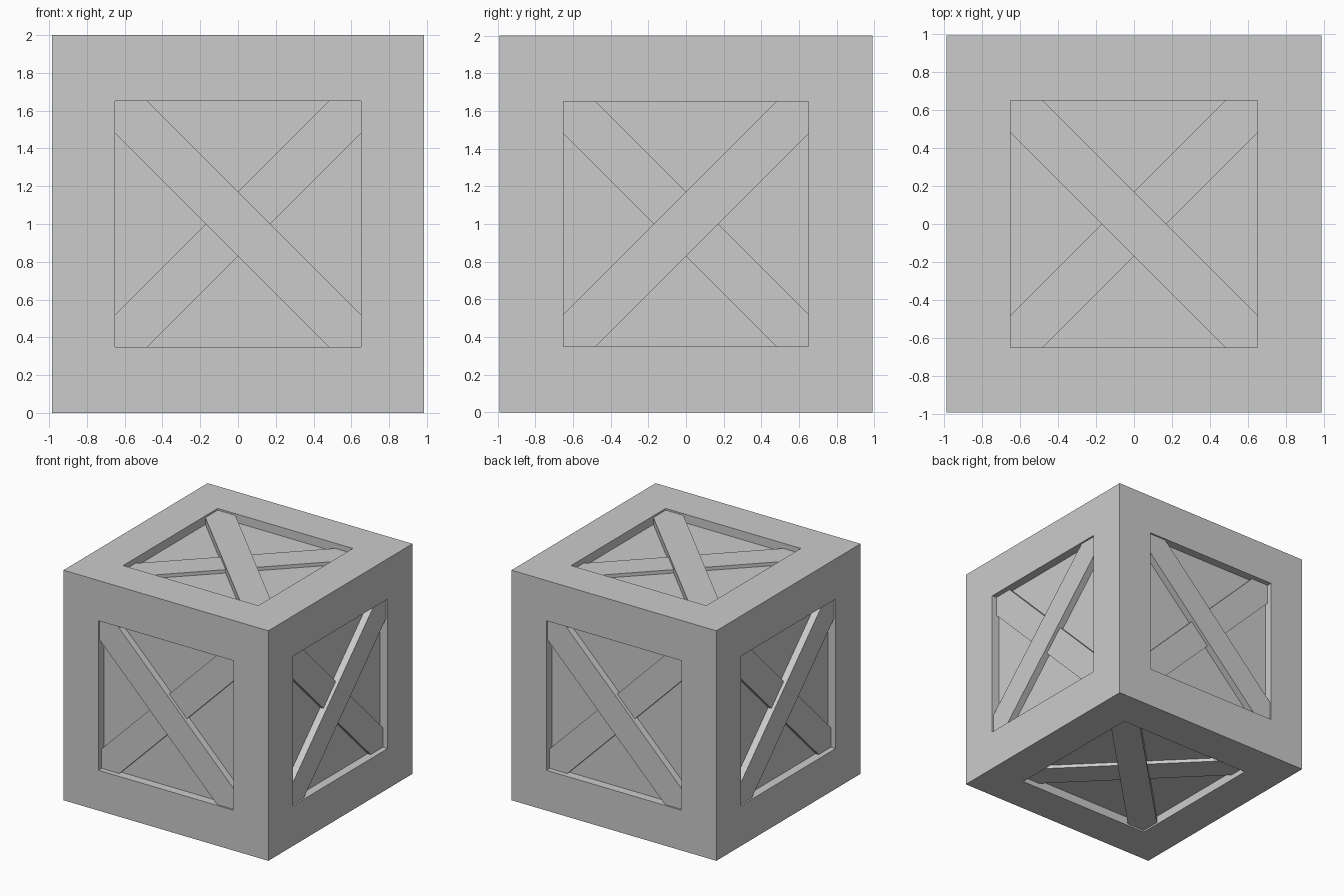
import bpy, bmesh
from mathutils import Vector

if "Cube" in bpy.data.objects:
    bpy.data.objects.remove(bpy.data.objects["Cube"])

SIZE = Vector((0.985, 0.99, 1.0))    # half extents
CENTRE = Vector((0, 0, 1))
OPEN = 0.65                          # half width of each opening
W = 0.17                             # brace half width measured along the opening edge
PANEL, UPPER, LOWER = 0.075, 0.015, 0.045   # depths below the frame surface


def make_object(name, bm):
    bmesh.ops.recalc_face_normals(bm, faces=bm.faces[:])
    mesh = bpy.data.meshes.new(name)
    bm.to_mesh(mesh)
    bm.free()
    ob = bpy.data.objects.new(name, mesh)
    bpy.context.collection.objects.link(ob)
    return ob


# Crate body: box with a square recess in every side
bm = bmesh.new()
bmesh.ops.create_cube(bm, size=2)
for v in bm.verts:
    v.co = Vector(c * s for c, s in zip(v.co, SIZE)) + CENTRE
bm.normal_update()
sides = bm.faces[:]
bmesh.ops.inset_individual(bm, faces=sides, thickness=0.99 - OPEN, use_even_offset=True)
# square up each inset to the exact opening size
for f in sides:
    n = f.normal.copy()
    for v in f.verts:
        p = v.co - CENTRE
        v.co = CENTRE + Vector(p[i] if abs(n[i]) > 0.5 else (OPEN if p[i] > 0 else -OPEN)
                               for i in range(3))
for f in bmesh.ops.extrude_discrete_faces(bm, faces=sides)["faces"]:
    f.normal_update()
    n = f.normal.copy()
    bmesh.ops.translate(bm, verts=f.verts[:], vec=-n * PANEL)
make_object("crate_body", bm)


def brace(name, u, v, n, slope, depth):
    """Diagonal plank clipped to the opening, from the panel up to the given depth."""
    a = OPEN
    outline = [(-a, -a), (-a + W, -a), (a, a - W), (a, a), (a - W, a), (-a, -a + W)]
    face_centre = CENTRE + n * abs(n.dot(SIZE))
    bm = bmesh.new()
    verts = [bm.verts.new(face_centre + u * p + v * q * slope - n * (PANEL + 0.005))
             for p, q in outline]
    base = bm.faces.new(verts)
    top = bmesh.ops.extrude_face_region(bm, geom=[base])["geom"]
    bmesh.ops.translate(bm, vec=n * (PANEL + 0.005 - depth),
                        verts=[g for g in top if isinstance(g, bmesh.types.BMVert)])
    make_object(name, bm)


# Crossed braces: side name, right axis, up axis, outward normal, slope of the upper plank
X, Y, Z = Vector((1, 0, 0)), Vector((0, 1, 0)), Vector((0, 0, 1))
for side, u, v, n, slope in (
        ("front", X, Z, -Y, -1), ("back", -X, Z, Y, -1),
        ("right", Y, Z, X, 1), ("left", -Y, Z, -X, 1),
        ("top", X, Y, Z, -1), ("bottom", X, Y, -Z, 1)):
    brace(side + "_upper_brace", u, v, n, slope, UPPER)
    brace(side + "_lower_brace", u, v, n, -slope, LOWER)
